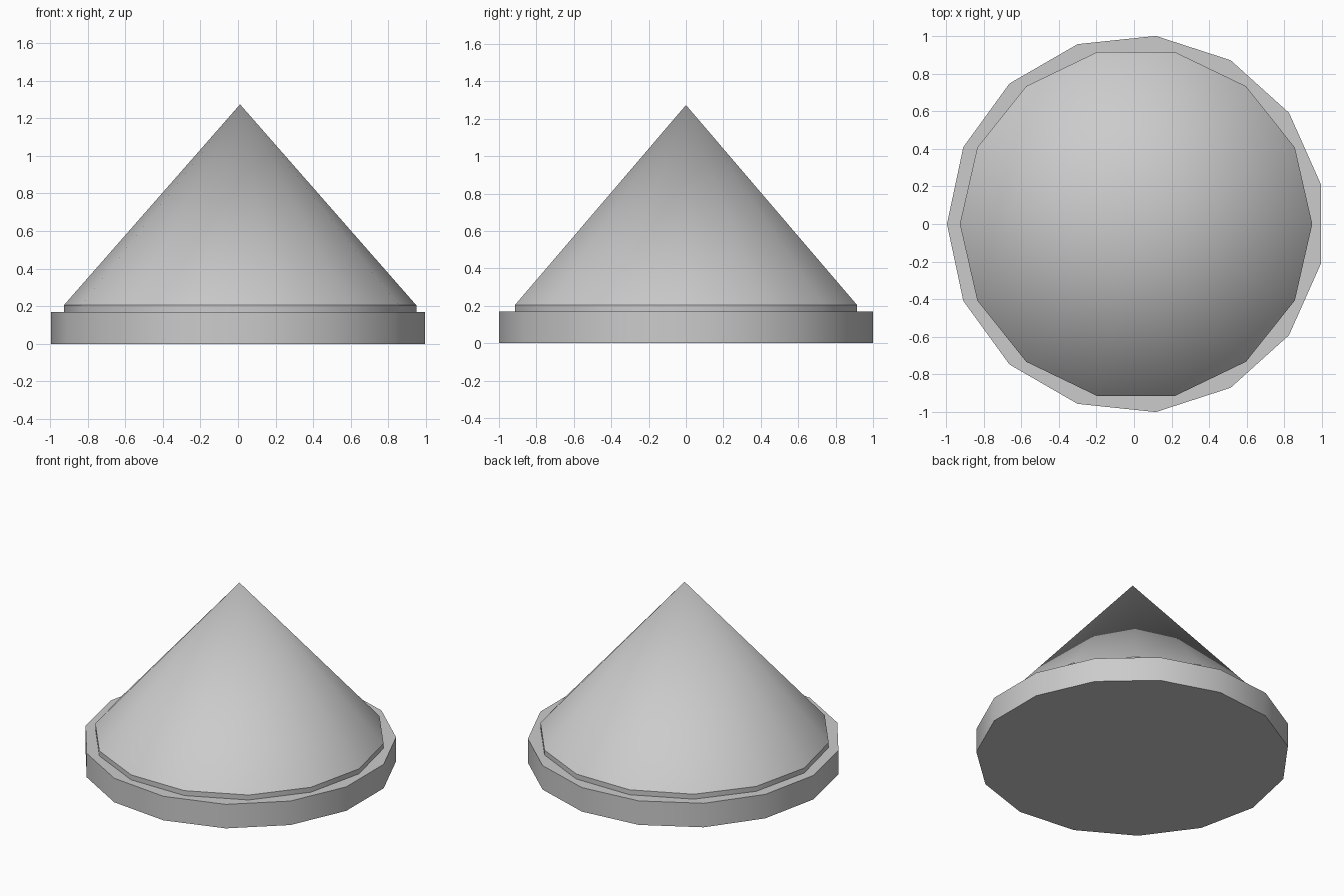
import bpy
import math

cube = bpy.data.objects.get("Cube")
if cube:
    bpy.data.objects.remove(cube, do_unlink=True)

# Single grey finish
grey = bpy.data.materials.new("plain_grey")
grey.use_nodes = True
colour = (0.6, 0.6, 0.6, 1)
grey.diffuse_color = colour
grey.node_tree.nodes["Principled BSDF"].inputs["Base Color"].default_value = colour

CENTRE_X = 0.011
BASE_TOP, RIM_TOP, APEX = 0.17, 0.205, 1.273


def finish(obj, name):
    """Name, colour and smooth a part, keeping its hard edges."""
    obj.name = name
    obj.data.materials.append(grey)
    bpy.ops.object.shade_smooth_by_angle(angle=math.radians(30))


def disc(name, sides, radius, bottom, top):
    """Upright prism with one corner pointing along -x."""
    bpy.ops.mesh.primitive_cylinder_add(
        vertices=sides, radius=radius, depth=top - bottom,
        location=(CENTRE_X, 0, (bottom + top) / 2),
        rotation=(0, 0, math.pi / 2))
    finish(bpy.context.object, name)


# Wide base plate and the thin rim of the cone
disc("base_plate", 15, 1.0055, 0, BASE_TOP)
disc("cone_rim", 14, 0.937, BASE_TOP, RIM_TOP)

# Pointed roof
bpy.ops.mesh.primitive_cone_add(
    vertices=14, radius1=0.937, radius2=0, depth=APEX - RIM_TOP,
    end_fill_type='NOTHING',
    location=(CENTRE_X, 0, (RIM_TOP + APEX) / 2),
    rotation=(0, 0, math.pi / 2))
finish(bpy.context.object, "cone_roof")
